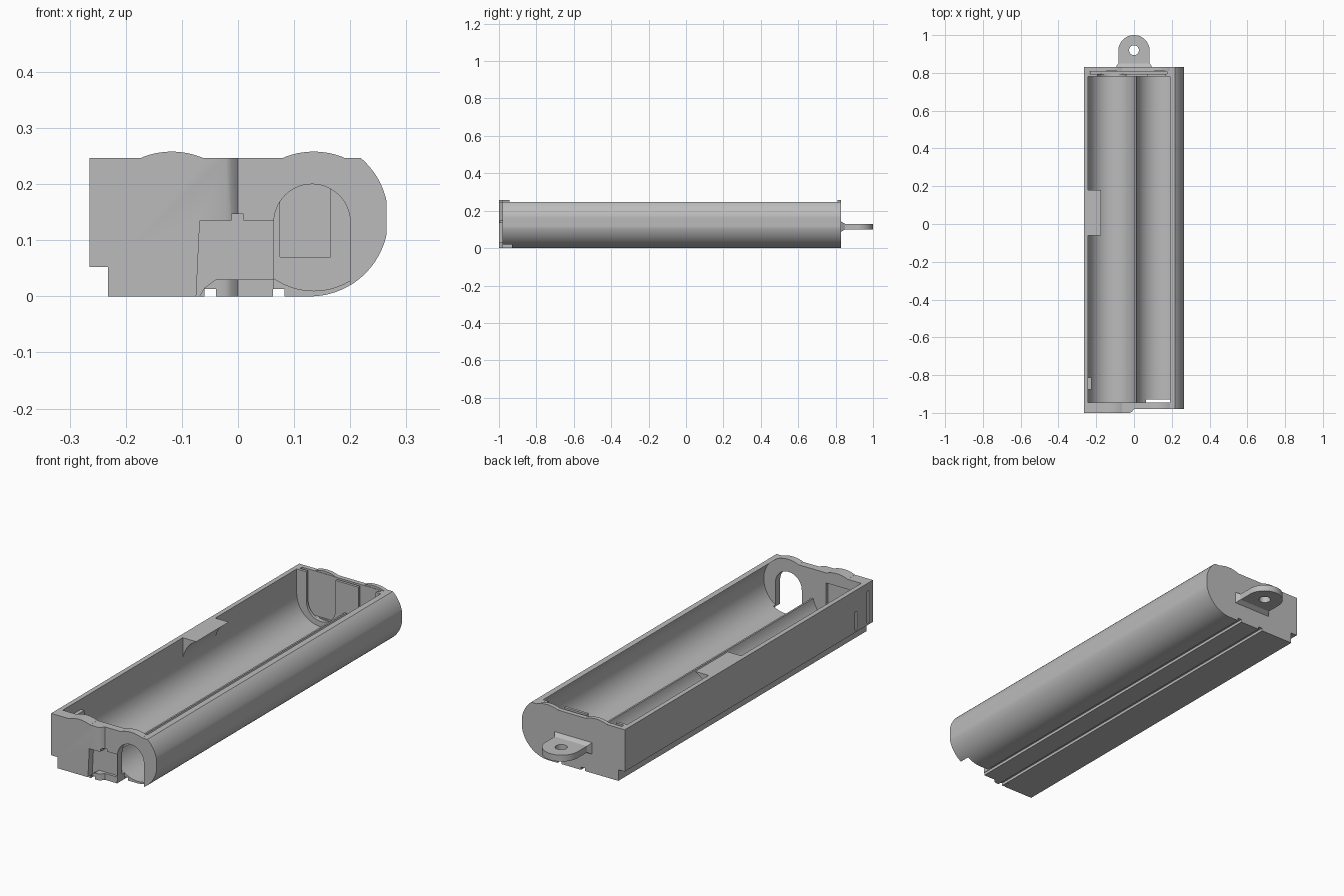
import bpy
import bmesh
from math import sin, cos, pi, asin, acos

if "Cube" in bpy.data.objects:
    bpy.data.objects.remove(bpy.data.objects["Cube"])

grey = bpy.data.materials.new("matte grey plastic")
grey.use_nodes = True
COLOUR = (0.5, 0.5, 0.5, 1)
grey.diffuse_color = COLOUR
grey.node_tree.nodes["Principled BSDF"].inputs["Base Color"].default_value = COLOUR

FRONT, BACK, TOP = -1.0, 0.83, 0.247
IN_FRONT, IN_BACK = -0.945, 0.78
CELL_R, CELL_Z = 0.125, 0.135
LEFT_CELL, RIGHT_CELL = -0.118, 0.135


def prism(name, points, low, high, axis="y"):
    """Extrude a closed profile: (x, z) along y, or (x, y) along z."""
    bm = bmesh.new()
    place = (lambda p: (p[0], low, p[1])) if axis == "y" else (lambda p: (p[0], p[1], low))
    face = bm.faces.new([bm.verts.new(place(p)) for p in points])
    new = bmesh.ops.extrude_face_region(bm, geom=[face])["geom"]
    shift = (0, high - low, 0) if axis == "y" else (0, 0, high - low)
    bmesh.ops.translate(bm, vec=shift, verts=[v for v in new if isinstance(v, bmesh.types.BMVert)])
    bmesh.ops.recalc_face_normals(bm, faces=bm.faces)
    mesh = bpy.data.meshes.new(name)
    bm.to_mesh(mesh)
    bm.free()
    mesh.materials.append(grey)
    obj = bpy.data.objects.new(name, mesh)
    bpy.context.collection.objects.link(obj)
    return obj


def arc(cx, cy, r, start, end, n=32):
    steps = [start + (end - start) * i / n for i in range(n + 1)]
    return [(cx + r * cos(a), cy + r * sin(a)) for a in steps]


def circle(cx, cy, r, n=64):
    return arc(cx, cy, r, 0, 2 * pi, n)[:-1]


def rect(x0, x1, z0, z1):
    return [(x0, z0), (x1, z0), (x1, z1), (x0, z1)]


def box(name, x, y, z):
    return prism(name, rect(*x, *z), *y)


def combine(obj, other, operation="DIFFERENCE"):
    other.hide_render = True
    mod = obj.modifiers.new("cut", "BOOLEAN")
    mod.object, mod.operation, mod.solver = other, operation, "EXACT"
    bpy.context.view_layer.objects.active = obj
    bpy.ops.object.modifier_apply(modifier=mod.name)
    bpy.data.objects.remove(other)


# Outer shell: square on one side, rounded on the other
R, CX, CZ = 0.14, 0.128, 0.14
outline = [(-0.265, TOP), (-0.265, 0.052), (-0.232, 0.052), (-0.232, 0)]
outline += [(min(x, 0.265), z) for x, z in arc(CX, CZ, R, -pi / 2, asin((TOP - CZ) / R), 48)]
tray = prism("battery_tray", outline, FRONT, BACK)

# Two round cell troughs, with the top opened between the cell centres
for cx in (LEFT_CELL, RIGHT_CELL):
    combine(tray, prism("trough_cutter", circle(cx, CELL_Z, CELL_R, 96), IN_FRONT, IN_BACK))
lip = CELL_R * sin(acos((TOP - CELL_Z) / CELL_R))
combine(tray, box("opening_cutter", (LEFT_CELL - lip, RIGHT_CELL + lip), (IN_FRONT, IN_BACK), (0.18, 0.4)))
combine(tray, box("ridge_cutter", (LEFT_CELL, RIGHT_CELL), (IN_FRONT, IN_BACK), (0.11, 0.4)))

# The square side is opened to a straight wall, except at the retaining clip
for y in ((IN_FRONT, -0.06), (0.18, IN_BACK)):
    combine(tray, box("wall_cutter", (LEFT_CELL - CELL_R, LEFT_CELL), y, (CELL_Z, 0.4)))

# Front wall: set back on the rounded side, with a shallow recess in the middle
step = [(-0.022, -1.1), (-0.022, -1.0), (-0.012, -0.995), (0.0, -0.98), (0.4, -0.98), (0.4, -1.1)]
combine(tray, prism("step_cutter", step, -0.1, 0.4, "z"))
recess = [(-0.075, -0.01), (-0.06, 0.015), (-0.04, 0.03), (0.063, 0.03), (0.063, 0.135), (-0.068, 0.135)]
combine(tray, prism("recess_cutter", recess, -1.1, -0.968))
combine(tray, box("recess_notch_cutter", (-0.012, 0.01), (-1.1, -0.968), (0.12, 0.147)))

# Arched opening in the front wall that continues through the floor
arch = arc(0.132, 0.132, 0.068, 0, pi) + [(0.064, -0.1), (0.2, -0.1)]
combine(tray, prism("arch_cutter", arch, -1.1, -0.93))

# Grooves under the floor
for x in (-0.06, 0.062):
    combine(tray, box("groove_cutter", (x, x + 0.021), (-1.1, 1.1), (-0.1, 0.013)))

# Contact slots and windows in the end walls
combine(tray, box("back_slot_cutter", (-0.235, 0.175), (0.793, 0.808), (0.04, 0.4)))
window = arc(LEFT_CELL, 0.11, 0.075, pi, 2 * pi) + [(LEFT_CELL + 0.075, 0.4), (LEFT_CELL - 0.075, 0.4)]
combine(tray, prism("back_window_cutter", window, 0.77, 0.8))
combine(tray, box("back_window_cutter", (0.075, 0.165), (0.77, 0.8), (0.07, 0.4)))
combine(tray, box("front_pocket_cutter", (-0.18, -0.06), (-0.96, -0.94), (0.07, 0.2)))

# Slots through the flat side
for y, z in ((-0.875, (0.06, 0.147)), (-0.963, (0.06, 0.21))):
    combine(tray, box("side_slot_cutter", (-0.3, -0.25), (y - 0.008, y + 0.008), z))

# Rounded crests over each cell on the end walls
crests = ((LEFT_CELL, FRONT, IN_FRONT), (RIGHT_CELL, -0.98, IN_FRONT),
          (LEFT_CELL, 0.81, BACK), (RIGHT_CELL, 0.81, BACK))
for cx, y0, y1 in crests:
    profile = arc(cx, 0.115, 0.143, pi / 2 - 0.39, pi / 2 + 0.39, 16)
    profile += [(cx - 0.05, 0.235), (cx + 0.05, 0.235)]
    combine(tray, prism("crest", profile, y0, y1), "UNION")

# Small stop inside the flat wall
combine(tray, box("wall_stop", (-0.255, -0.225), (-0.875, -0.812), (0.08, 0.2)), "UNION")

# Hanging tab with a hole and a flared root
tab = prism("hanging_tab", arc(0, 0.917, 0.083, 0, pi) + [(-0.083, 0.82), (0.083, 0.82)], 0.1, 0.13, "z")
combine(tab, prism("tab_hole_cutter", circle(0, 0.92, 0.026, 40), 0, 0.3, "z"))
root = box("tab_root", (-0.1, 0.1), (0.825, 0.85), (0.085, 0.145))
for v in root.data.vertices:
    if v.co.y > 0.84:
        v.co.x *= 0.84
        v.co.z = 0.1 if v.co.z < 0.115 else 0.13

# Smooth the curves and keep the edges sharp
for obj in (tray, tab, root):
    bpy.ops.object.select_all(action="DESELECT")
    obj.select_set(True)
    bpy.context.view_layer.objects.active = obj
    bpy.ops.object.shade_smooth_by_angle(angle=0.5)
